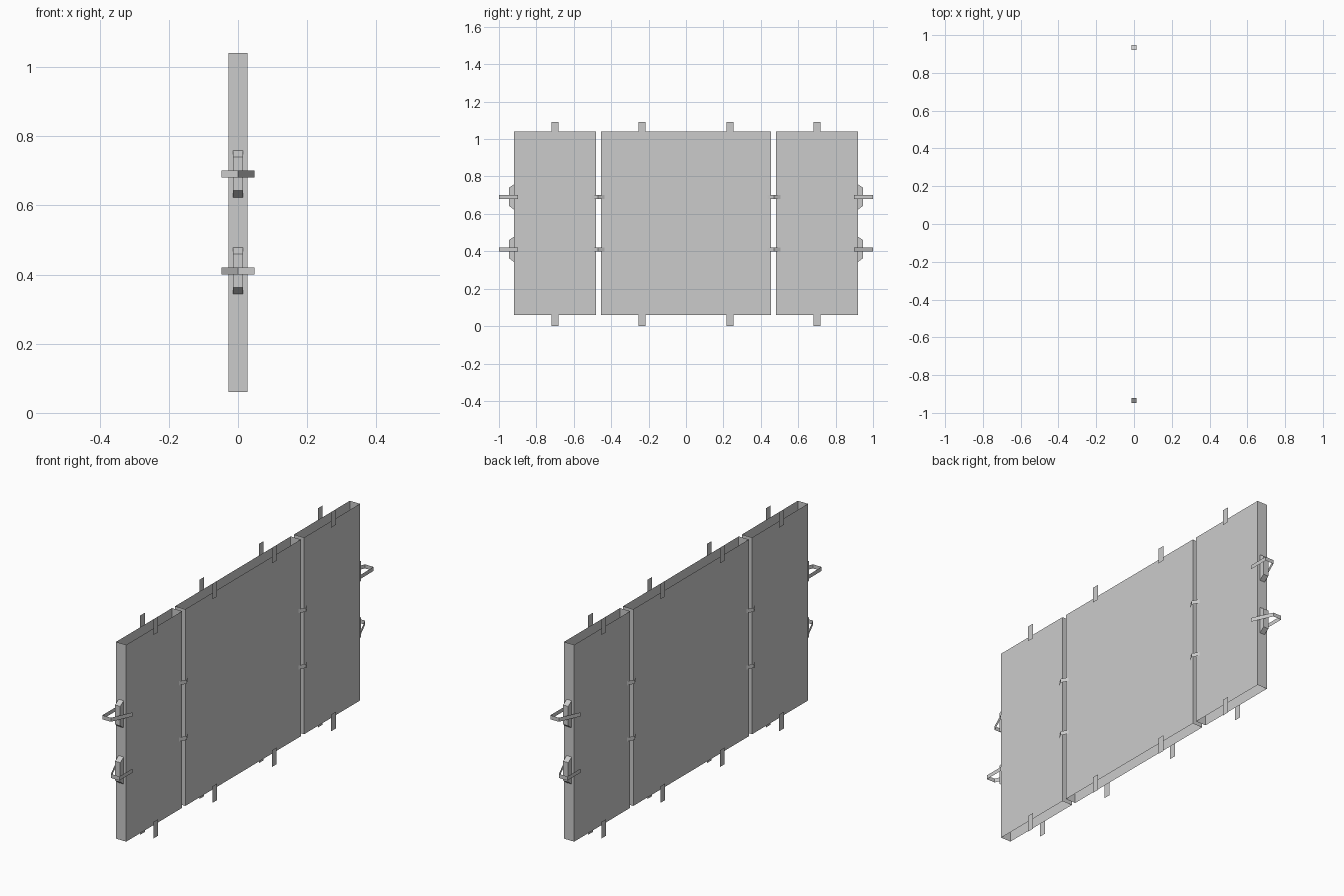
import bpy

if "Cube" in bpy.data.objects:
    bpy.data.objects.remove(bpy.data.objects["Cube"])

ZL, ZH = 0.06, 1.04   # panel height range
T = 0.028             # panel half thickness


def make(name, verts, faces):
    me = bpy.data.meshes.new(name)
    me.from_pydata(verts, [], faces)
    me.update()
    ob = bpy.data.objects.new(name, me)
    bpy.context.collection.objects.link(ob)
    return ob


def band(name, path, z0, z1, closed=False):
    """Thin vertical sheet that follows a path in the xy plane."""
    n = len(path)
    verts = [(x, y, z) for z in (z0, z1) for x, y in path]
    faces = [(i, (i + 1) % n, n + (i + 1) % n, n + i)
             for i in range(n if closed else n - 1)]
    return make(name, verts, faces)


# Three panel shells, open at top and bottom
for name, a, b in (("left_panel", -0.92, -0.48),
                   ("middle_panel", -0.455, 0.455),
                   ("right_panel", 0.48, 0.92)):
    band(name, [(-T, a), (T, a), (T, b), (-T, b)], ZL, ZH, True)

# Flat tabs on both faces along the top and bottom edges
for y in (-0.70, -0.235, 0.235, 0.70):
    for z0, z1, edge in ((0.0, 0.083, "bottom"), (1.014, 1.092, "top")):
        for s in (-1, 1):
            band(edge + "_tab", [(s * 0.036, y - s * 0.018),
                                 (s * 0.036, y + s * 0.018)], z0, z1)

for z in (0.41, 0.69):
    # Bent clips bridging the gaps between panels
    for y in (-0.47, 0.47):
        for s in (-1, 1):
            band("joint_clip", [(s * T, y - s * 0.035), (s * 0.047, y),
                                (s * T, y + s * 0.035)], z - 0.01, z + 0.01)

    for e in (-1, 1):
        # Strap loop on each end; upper and lower loops lean opposite ways
        k = e if z > 0.5 else -e
        loop = [(k * 0.047, e * 0.897), (k * 0.047, e * 1.0),
                (0, e * 1.0), (-k * 0.047, e * 0.897)]
        if k == e:
            loop.reverse()
            loop = loop[::-1]
        else:
            loop = loop[::-1]
        band("end_strap", loop, z - 0.01, z + 0.01)

        # Bevelled block under the strap
        prof = [(0.92, z - 0.067), (0.947, z - 0.047),
                (0.947, z + 0.05), (0.92, z + 0.068)]
        verts = [(x * e, y * e, zz) for x in (-0.014, 0.014) for y, zz in prof]
        faces = [(i, i + 4, i + 5, i + 1) for i in range(3)]
        make("end_block", verts, faces + [(0, 1, 2, 3), (7, 6, 5, 4)])
